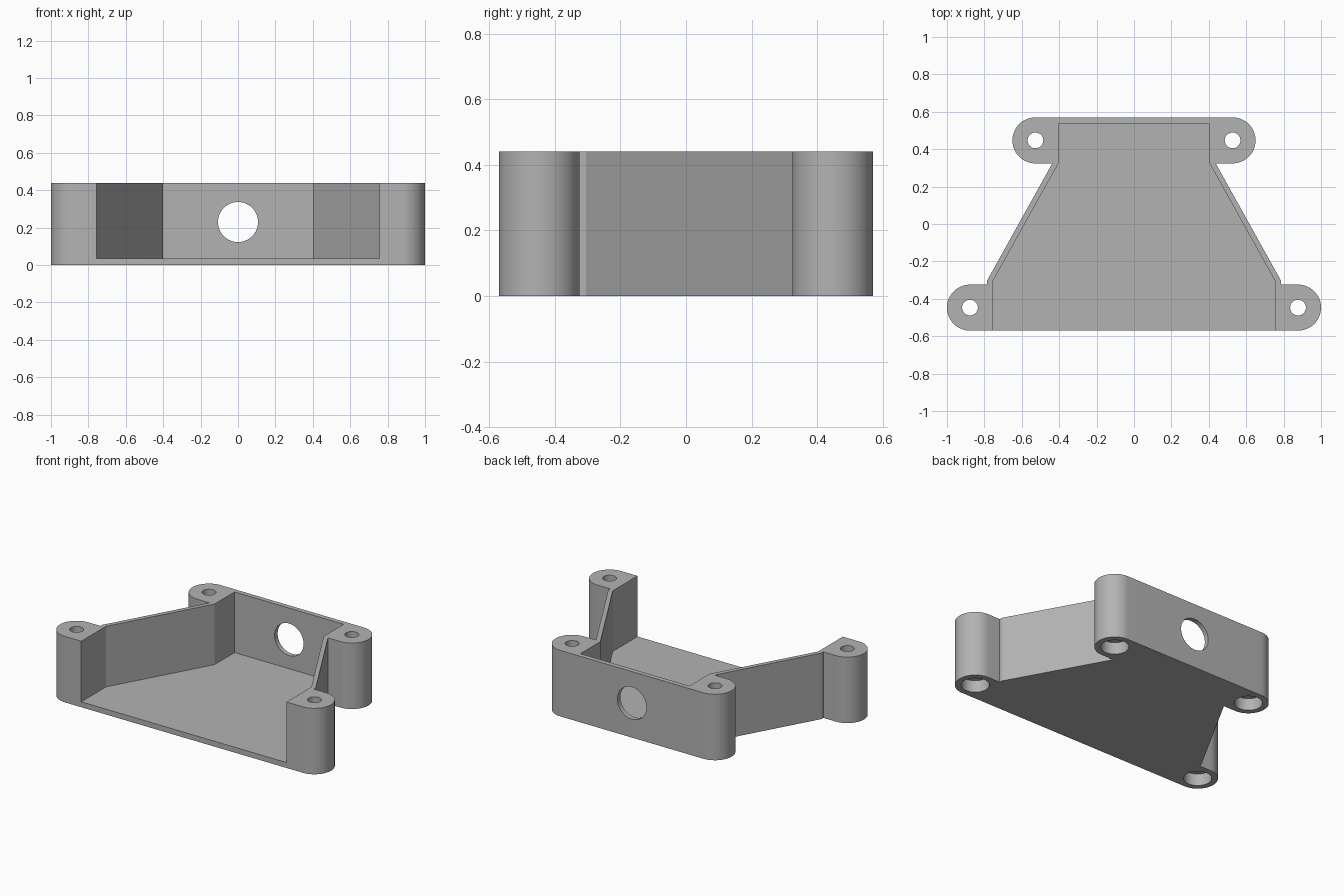
import bpy, bmesh, math

cube = bpy.data.objects.get("Cube")
if cube:
    bpy.data.objects.remove(cube, do_unlink=True)

HEIGHT, FLOOR = 0.44, 0.036
LUG_R = 0.123
LUGS = [(0.877, -0.447), (0.527, 0.447)]   # front and back screw posts (+x side)

grey = bpy.data.materials.new("grey plastic")
grey.use_nodes = True
grey.diffuse_color = (0.45, 0.45, 0.45, 1)
grey.node_tree.nodes["Principled BSDF"].inputs["Base Color"].default_value = (0.45, 0.45, 0.45, 1)


def prism(name, outline, z0, z1):
    """Extrude a closed counter-clockwise outline from z0 to z1."""
    bm = bmesh.new()
    face = bm.faces.new([bm.verts.new((x, y, z0)) for x, y in outline])
    top = bmesh.ops.extrude_face_region(bm, geom=[face])["geom"]
    bmesh.ops.translate(bm, vec=(0, 0, z1 - z0),
                        verts=[v for v in top if isinstance(v, bmesh.types.BMVert)])
    bmesh.ops.recalc_face_normals(bm, faces=bm.faces)
    mesh = bpy.data.meshes.new(name)
    bm.to_mesh(mesh)
    bm.free()
    obj = bpy.data.objects.new(name, mesh)
    bpy.context.collection.objects.link(obj)
    mesh.materials.append(grey)
    return obj


def arc(cx, cy, r, a0, a1, n):
    angles = [math.radians(a0 + (a1 - a0) * i / n) for i in range(n + 1)]
    return [(cx + r * math.cos(a), cy + r * math.sin(a)) for a in angles]


def mirrored(half):
    """Close a +x half outline with its mirror image."""
    return half + [(-x, y) for x, y in reversed(half)]


def circle(cx, cy, r, n=48):
    return arc(cx, cy, r, 0, 360, n)[:-1]


def cut(target, cutter):
    cutter.hide_render = True
    mod = target.modifiers.new("cut", "BOOLEAN")
    mod.operation, mod.solver, mod.object = "DIFFERENCE", "EXACT", cutter
    bpy.context.view_layer.objects.active = target
    bpy.ops.object.modifier_apply(modifier=mod.name)
    bpy.data.objects.remove(cutter, do_unlink=True)


# Outer body: tapered tray with a rounded lug at each corner
(fx, fy), (bx, by) = LUGS
half = (arc(fx, fy, LUG_R, -90, 90, 32)
        + [(0.787, fy + LUG_R), (0.787, -0.305), (0.437, by - LUG_R)]
        + arc(bx, by, LUG_R, -90, 90, 32))
body = prism("bracket_body", mirrored(half), 0, HEIGHT)

# Cavity, open at the top and the front
cavity = [(0.757, -0.7), (0.757, -0.31), (0.402, 0.328), (0.402, 0.538)]
cut(body, prism("cavity_cutter", mirrored(cavity), FLOOR, HEIGHT + 0.1))

# Round opening in the back wall
window = prism("window_cutter", circle(0, 0, 0.107, 64), -0.1, 0.1)
window.rotation_euler = (math.radians(90), 0, 0)
window.location = (0, 0.56, 0.23)
cut(body, window)

# Screw holes with counterbores from below
for x, y in LUGS:
    for s in (-1, 1):
        cut(body, prism("hole_cutter", circle(s * x, y, 0.042), -0.1, HEIGHT + 0.1))
        cut(body, prism("counterbore_cutter", circle(s * x, y, 0.085), -0.1, 0.08))

# Smooth round walls, sharp edges
bpy.ops.object.select_all(action="DESELECT")
body.select_set(True)
bpy.context.view_layer.objects.active = body
bpy.ops.object.shade_smooth_by_angle(angle=math.radians(25))
